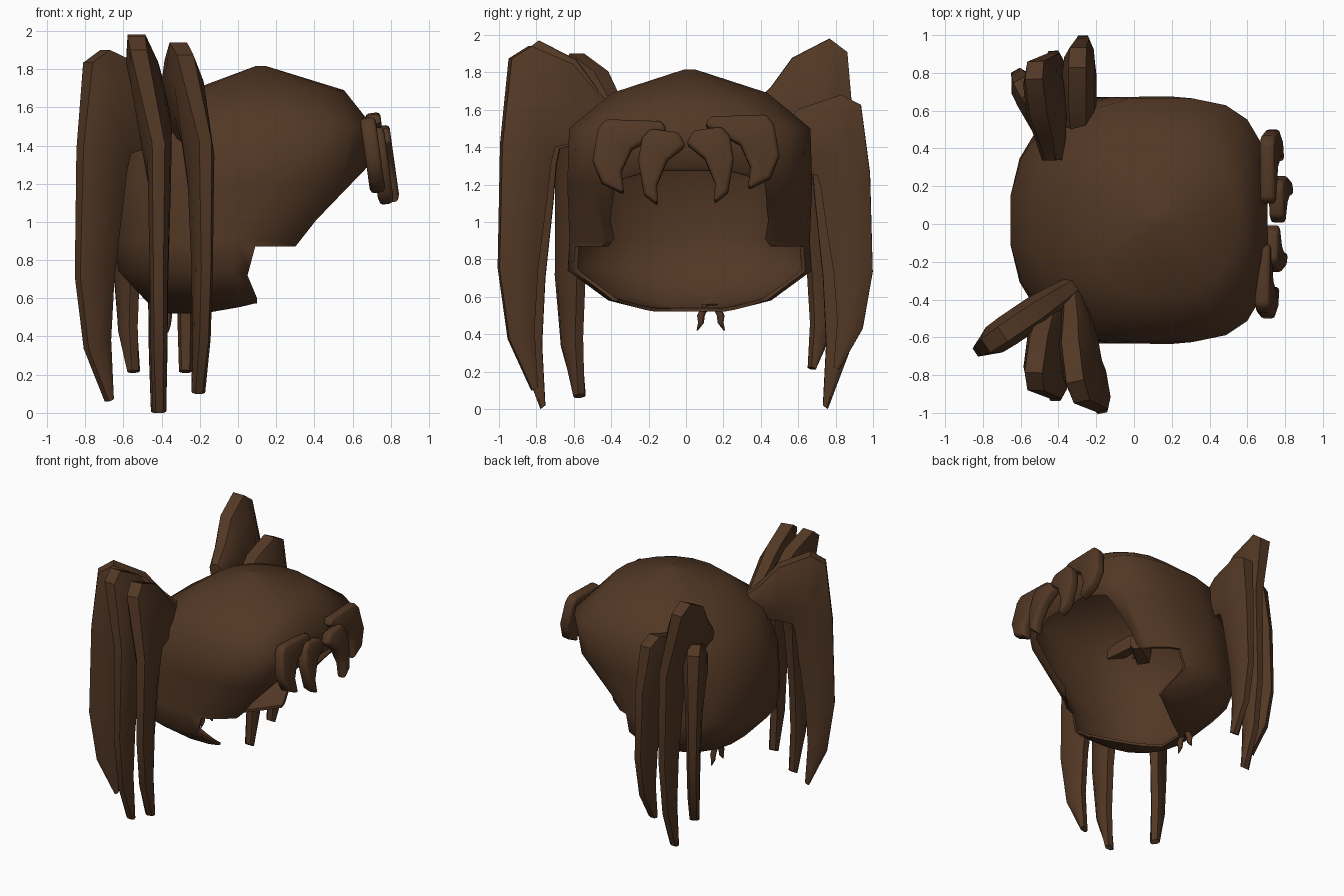
import bpy, bmesh, math
from mathutils import Vector

cube = bpy.data.objects.get("Cube")
if cube:
    bpy.data.objects.remove(cube, do_unlink=True)

brown = bpy.data.materials.new("dark brown")
brown.use_nodes = True
COLOR = (0.085, 0.039, 0.018, 1)
brown.diffuse_color = COLOR
brown.node_tree.nodes["Principled BSDF"].inputs["Base Color"].default_value = COLOR


def make_object(name, bm):
    bmesh.ops.recalc_face_normals(bm, faces=bm.faces)
    mesh = bpy.data.meshes.new(name)
    bm.to_mesh(mesh)
    bm.free()
    mesh.materials.append(brown)
    ob = bpy.data.objects.new(name, mesh)
    bpy.context.collection.objects.link(ob)
    return ob


def bake(ob):
    dg = bpy.context.evaluated_depsgraph_get()
    mesh = bpy.data.meshes.new_from_object(ob.evaluated_get(dg))
    ob.modifiers.clear()
    ob.data = mesh


def smooth(ob, angle):
    bpy.ops.object.select_all(action="DESELECT")
    ob.select_set(True)
    bpy.context.view_layer.objects.active = ob
    bpy.ops.object.shade_smooth_by_angle(angle=math.radians(angle))


def loft(name, rings):
    """Skin a list of equal closed rings and cap both ends."""
    bm = bmesh.new()
    loops = [[bm.verts.new(p) for p in ring] for ring in rings]
    n = len(loops[0])
    for a, b in zip(loops, loops[1:]):
        for i in range(n):
            j = (i + 1) % n
            bm.faces.new((a[i], a[j], b[j], b[i]))
    bm.faces.new(loops[0])
    bm.faces.new(loops[-1])
    return make_object(name, bm)


def prism(name, outline, direction):
    """Extrude a closed outline along a direction."""
    shift = Vector(direction)
    return loft(name, [outline, [Vector(p) + shift for p in outline]])


# Hollow hood: z, back x, front x, half width, squareness of the front
HOOD = [(0.52, -0.36, 0.2, 0.2, 2), (0.58, -0.48, 0.4, 0.44, 2),
        (0.74, -0.63, 0.42, 0.66, 2), (0.9, -0.66, 0.47, 0.65, 2.1),
        (1.2, -0.66, 0.68, 0.66, 3), (1.5, -0.52, 0.71, 0.65, 3.5),
        (1.69, -0.25, 0.56, 0.42, 2), (1.815, 0.09, 0.15, 0.03, 2)]


def hood_ring(z, back, front, half, power, n=20):
    mid, semi = (back + front) / 2, (front - back) / 2
    ring = []
    for i in range(n):
        a = math.tau * (i + 0.5) / n
        c, s = math.cos(a), math.sin(a)
        e = 2 / (power if c > 0 else 2.3)
        ring.append((mid + semi * math.copysign(abs(c) ** e, c),
                     0.02 + half * math.copysign(abs(s) ** e, s), z))
    return ring


hood = loft("hood", [hood_ring(*row) for row in HOOD])
FACE_CUT = [(0.95, 1.57), (0.41, 1.01), (0.30, 0.87), (0.09, 0.87),
            (0.05, 0.72), (0.1, 0.6), (0.09, 0.4), (0.95, 0.4)]
NECK_CUT = [(0.3, 0.46), (0.08, 0.4), (-0.33, 0.12), (-0.33, -0.08),
            (0.08, -0.36), (0.3, -0.42)]
cutters = [prism("face_cutter", [(x, -1, z) for x, z in FACE_CUT], (0, 2, 0)),
           prism("neck_cutter", [(x, y, 0.4) for x, y in NECK_CUT], (0, 0, 0.3))]
shell = hood.modifiers.new("shell", "SOLIDIFY")
shell.thickness, shell.offset = 0.02, -1
for cutter in cutters:
    cutter.hide_render = True
    cut = hood.modifiers.new("opening", "BOOLEAN")
    cut.operation, cut.solver, cut.object = "DIFFERENCE", "EXACT", cutter
bake(hood)
for cutter in cutters:
    bpy.data.objects.remove(cutter, do_unlink=True)
smooth(hood, 65)

# Blade legs: inner edge r, z; outer edge r, z; half thickness
LEG = [(-0.12, 1.45, -0.12, 1.58, 0.05), (0.02, 1.42, 0.02, 1.7, 0.07),
       (0.17, 1.4, 0.15, 1.85, 0.085), (0.25, 1.38, 0.38, 1.95, 0.085),
       (0.27, 1.3, 0.49, 1.88, 0.08), (0.29, 1.1, 0.54, 1.4, 0.06),
       (0.34, 0.7, 0.555, 0.7, 0.047), (0.36, 0.35, 0.5, 0.3, 0.043),
       (0.34, 0.03, 0.37, 0.01, 0.035)]


def leg(name, base, angle, reach, peak, tip, lean):
    a = math.radians(angle)
    out = Vector((math.cos(a), math.sin(a), 0))
    side = Vector((-out.y, out.x, 0))
    rings = []
    for r0, z0, r1, z1, t in LEG:
        ring = []
        for f, w in ((0, 0.6), (0.3, 1), (0.75, 1), (1, 0.55),
                     (1, -0.55), (0.75, -1), (0.3, -1), (0, -0.6)):
            r = (r0 + (r1 - r0) * f) * reach
            z = z0 + (z1 - z0) * f
            p = Vector((*base, 0)) + out * r + side * t * w
            p.x -= lean * max(0, z - 1.4)
            p.z = tip + (z - 0.01) * (peak - tip) / 1.94
            ring.append(p)
        rings.append(ring)
    smooth(loft(name, rings), 40)


leg("front_outer_leg", (-0.38, -0.37), 214, 1.0, 1.9, 0.06, 0)
leg("front_middle_leg", (-0.4, -0.46), 268, 0.86, 1.97, 0.0, 0.22)
leg("front_inner_leg", (-0.28, -0.47), 282, 0.98, 1.94, 0.1, 0.2)
leg("back_outer_leg", (-0.4, 0.42), 120, 0.82, 1.62, 0.21, 0)
leg("back_middle_leg", (-0.41, 0.44), 92, 0.86, 1.98, 0.0, 0.2)
leg("back_inner_leg", (-0.28, 0.46), 89, 0.97, 1.68, 0.21, 0.05)

# Curved fangs along the brow
OUTER = [(0.1, 1.49), (0.13, 1.54), (0.43, 1.55), (0.47, 1.5), (0.5, 1.33),
         (0.45, 1.21), (0.33, 1.15), (0.345, 1.27), (0.29, 1.39)]
INNER = [(0.0, 1.4), (0.04, 1.47), (0.19, 1.49), (0.235, 1.44), (0.255, 1.32),
         (0.225, 1.14), (0.15, 1.08), (0.155, 1.19), (0.1, 1.32)]


def fang(name, outline, sign, x, lift):
    pts = [(x + 0.14 * (1.5 - z), sign * y, z + lift) for y, z in outline]
    ob = prism(name, pts, (0.08, 0, 0.012))
    bev = ob.modifiers.new("round", "BEVEL")
    bev.width, bev.segments = 0.02, 2
    bev.limit_method, bev.angle_limit = "ANGLE", math.radians(50)
    bake(ob)
    smooth(ob, 45)


fang("left_outer_fang", OUTER, 1, 0.67, 0.015)
fang("left_inner_fang", INNER, 1, 0.71, 0.01)
fang("right_outer_fang", OUTER, -1, 0.645, -0.01)
fang("right_inner_fang", INNER, -1, 0.68, 0)

# Two little hooked claws under the hood
for name, y, sign in (("right_claw", 0.09, -1), ("left_claw", 0.175, 1)):
    rings = []
    for dy, z, r in ((-0.02, 0.56, 0.025), (0.01, 0.5, 0.024),
                     (0.01, 0.46, 0.018), (0.02, 0.44, 0.012), (0.03, 0.42, 0.004)):
        rings.append([(-0.37 + r * math.cos(k * math.tau / 6),
                       y + sign * dy + r * math.sin(k * math.tau / 6), z)
                      for k in range(6)])
    smooth(loft(name, rings), 60)
